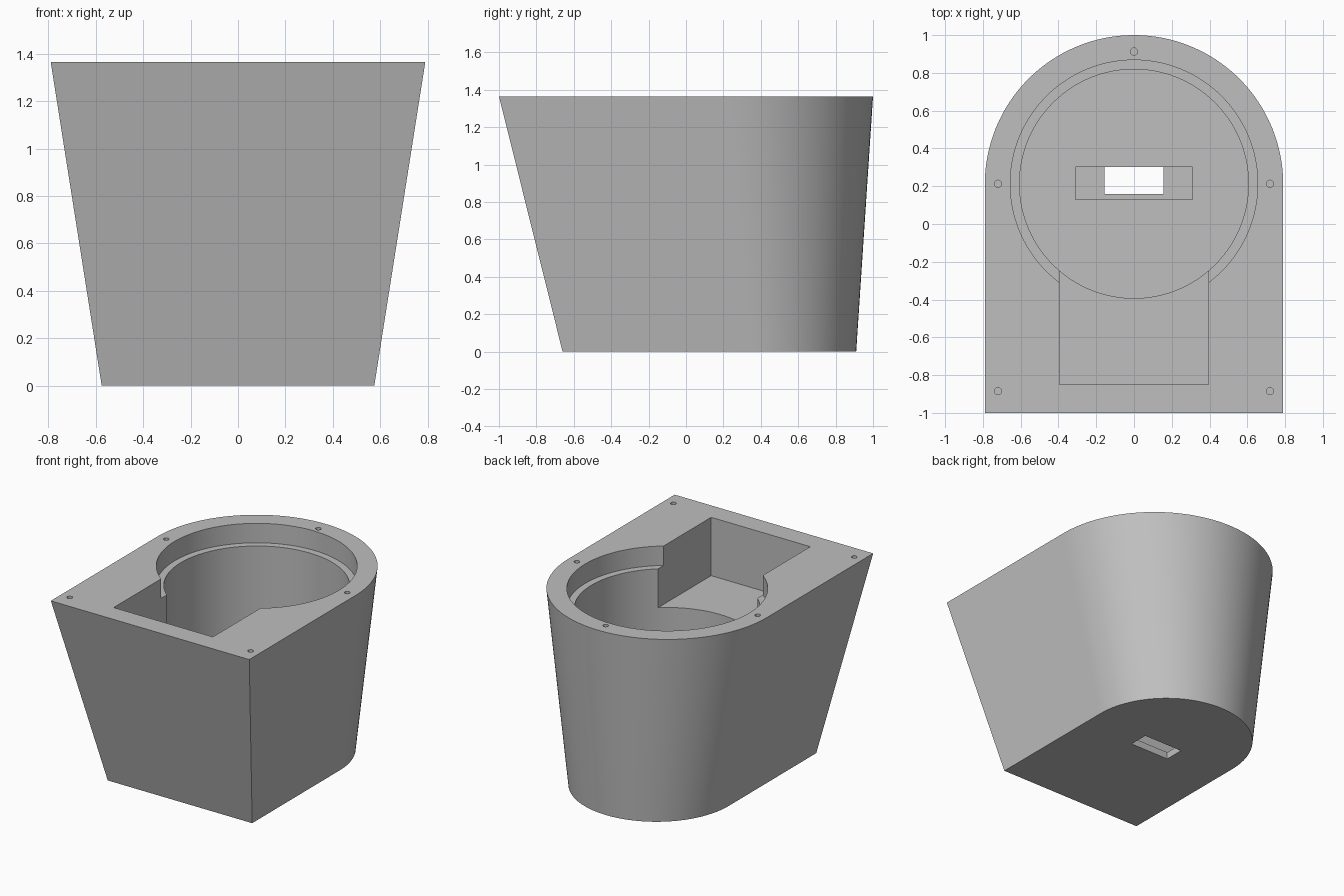
import bpy, bmesh, math

old = bpy.data.objects.get("Cube")
if old:
    bpy.data.objects.remove(old, do_unlink=True)

HEIGHT = 1.365
CENTRE_Y = 0.213   # axis of the round cavity

grey = bpy.data.materials.new("mid grey")
grey.use_nodes = True
colour = (0.52, 0.52, 0.52, 1)
grey.diffuse_color = colour
grey.node_tree.nodes["Principled BSDF"].inputs["Base Color"].default_value = colour


def make_object(name, bm):
    bmesh.ops.recalc_face_normals(bm, faces=bm.faces)
    mesh = bpy.data.meshes.new(name)
    bm.to_mesh(mesh)
    bm.free()
    mesh.materials.append(grey)
    obj = bpy.data.objects.new(name, mesh)
    bpy.context.collection.objects.link(obj)
    return obj


def arch(radius, centre_y, front_y, steps=64):
    """Outline with a square front and a half-round back."""
    arc = [(radius * math.cos(math.pi * i / steps),
            centre_y + radius * math.sin(math.pi * i / steps))
           for i in range(steps + 1)]
    return [(-radius, front_y), (radius, front_y)] + arc


def loft(name, low, high, z0, z1):
    bm = bmesh.new()
    a = [bm.verts.new((x, y, z0)) for x, y in low]
    b = [bm.verts.new((x, y, z1)) for x, y in high]
    bm.faces.new(a[::-1])
    bm.faces.new(b)
    n = len(a)
    for i in range(n):
        j = (i + 1) % n
        bm.faces.new((a[i], a[j], b[j], b[i]))
    return make_object(name, bm)


def cylinder(name, x, y, radius, z0, z1, sides):
    ring = [(x + radius * math.cos(math.tau * i / sides),
             y + radius * math.sin(math.tau * i / sides)) for i in range(sides)]
    return loft(name, ring, ring, z0, z1)


def box(name, x, y0, y1, z0, z1):
    ring = [(-x, y0), (x, y0), (x, y1), (-x, y1)]
    return loft(name, ring, ring, z0, z1)


# Tapered body
housing = loft("housing", arch(0.575, 0.335, -0.66),
               arch(0.79, 0.21, -1.0), 0, HEIGHT)

# Stepped round cavity, front tray, floor pocket and cable slot
above = HEIGHT + 0.1
cutters = [
    cylinder("cavity_cutter", 0, CENTRE_Y, 0.606, 0.25, above, 128),
    cylinder("rim_cutter", 0, CENTRE_Y, 0.655, HEIGHT - 0.14, above, 128),
    box("tray_cutter", 0.395, -0.85, 0.0, HEIGHT - 0.42, above),
    box("pocket_cutter", 0.31, 0.13, 0.302, 0.05, 0.4),
    box("slot_cutter", 0.155, 0.16, 0.302, -0.1, 0.2),
]
# Screw holes in the top face
for x, y in [(0, 0.913)] + [(s * 0.72, y) for s in (-1, 1) for y in (CENTRE_Y, -0.885)]:
    cutters.append(cylinder("screw_hole_cutter", x, y, 0.019, HEIGHT - 0.14, above, 20))

bpy.ops.object.select_all(action="DESELECT")
housing.select_set(True)
bpy.context.view_layer.objects.active = housing
for cutter in cutters:
    cutter.hide_render = True
    mod = housing.modifiers.new(cutter.name, "BOOLEAN")
    mod.operation = "DIFFERENCE"
    mod.solver = "EXACT"
    mod.object = cutter
    bpy.ops.object.modifier_apply(modifier=mod.name)
for cutter in cutters:
    bpy.data.objects.remove(cutter, do_unlink=True)

bpy.ops.object.shade_smooth_by_angle(angle=math.radians(30))
